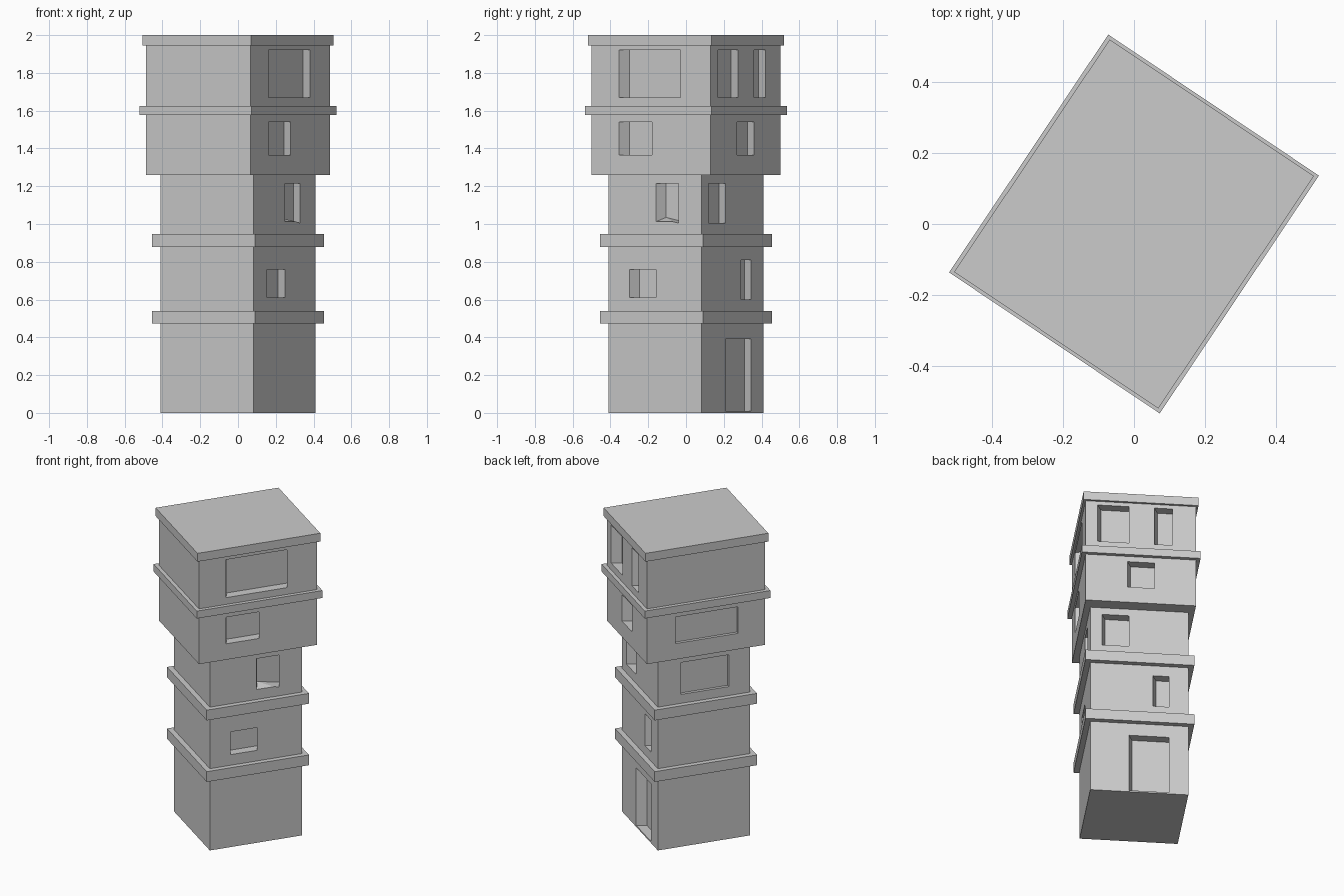
import bpy, bmesh
from math import radians
from mathutils import Matrix, Vector

if "Cube" in bpy.data.objects:
    bpy.data.objects.remove(bpy.data.objects["Cube"])

TURN = radians(-33.8)


def finish(name, bm):
    bmesh.ops.recalc_face_normals(bm, faces=bm.faces)
    me = bpy.data.meshes.new(name)
    bm.to_mesh(me)
    bm.free()
    ob = bpy.data.objects.new(name, me)
    bpy.context.collection.objects.link(ob)
    ob.rotation_euler.z = TURN
    return ob


def block(name, a, b, z0, z1):
    """Box with half widths a, b between two heights."""
    bm = bmesh.new()
    bmesh.ops.create_cube(bm, size=1, matrix=Matrix.Translation((0, 0, (z0 + z1) / 2))
                          @ Matrix.Diagonal((2 * a, 2 * b, z1 - z0, 1)))
    return finish(name, bm)


def cut_recesses(body, a, b, recesses):
    """Carve recesses (side, t0, t1, z0, z1, raised sill corner) into the wall."""
    bm = bmesh.new()
    for side, t0, t1, z0, z1, lift in recesses:
        reach = b if side == 1 else a
        depth, skew = (0.02, 0.0) if side == 2 else (0.06, 0.026)
        rot = Matrix.Rotation(radians(90 * side), 3, 'Z')
        rings = []
        for k in (-0.3, 1.0):
            up = lift if k > 0 else 0
            pts = [(t0, z0 + up), (t1, z0), (t1, z1), (t0, z1)]
            rings.append([bm.verts.new(rot @ Vector((reach - depth * k, t + skew * k, z)))
                          for t, z in pts])
        o, i = rings
        faces = [bm.faces.new(o), bm.faces.new(i)]
        for j in range(4):
            n = (j + 1) % 4
            faces.append(bm.faces.new((o[j], o[n], i[n], i[j])))
        if lift:
            bmesh.ops.triangulate(bm, faces=faces)
    cutter = finish("recess_cutter", bm)
    cutter.hide_render = True
    mod = body.modifiers.new("recesses", 'BOOLEAN')
    mod.operation, mod.solver, mod.object = 'DIFFERENCE', 'EXACT', cutter
    bpy.context.view_layer.objects.active = body
    bpy.ops.object.modifier_apply(modifier=mod.name)
    bpy.data.objects.remove(cutter)


# Lower shaft: door, slit and windows
lower = block("lower_tower", 0.295, 0.295, 0, 1.26)
cut_recesses(lower, 0.295, 0.295, [
    (0, -0.164, 0.006, 0.61, 0.76, 0),
    (0, 0.005, 0.149, 1.005, 1.215, 0.03),
    (1, -0.063, 0.18, 0.01, 0.39, 0),
    (1, 0.081, 0.18, 0.60, 0.81, 0),
    (1, -0.225, -0.063, 1.005, 1.215, 0),
    (2, -0.148, 0.16, 1.005, 1.215, 0),
])

# Wider upper storeys
upper = block("upper_tower", 0.332, 0.379, 1.26, 1.97)
cut_recesses(upper, 0.332, 0.379, [
    (0, -0.205, -0.006 + 0.012, 1.365, 1.54, 0),
    (0, -0.205, 0.187, 1.67, 1.92, 0),
    (1, -0.081, 0.081, 1.365, 1.54, 0),
    (1, -0.26, -0.072, 1.67, 1.92, 0),
    (1, 0.081, 0.189, 1.67, 1.92, 0),
    (2, -0.196, 0.206, 1.365, 1.54, 0),
])

# Projecting bands and roof slab
block("lower_band", 0.328, 0.328, 0.472, 0.54)
block("middle_band", 0.328, 0.328, 0.878, 0.946)
block("upper_band", 0.357, 0.403, 1.576, 1.625)
block("roof_slab", 0.346, 0.394, 1.945, 2.0)
